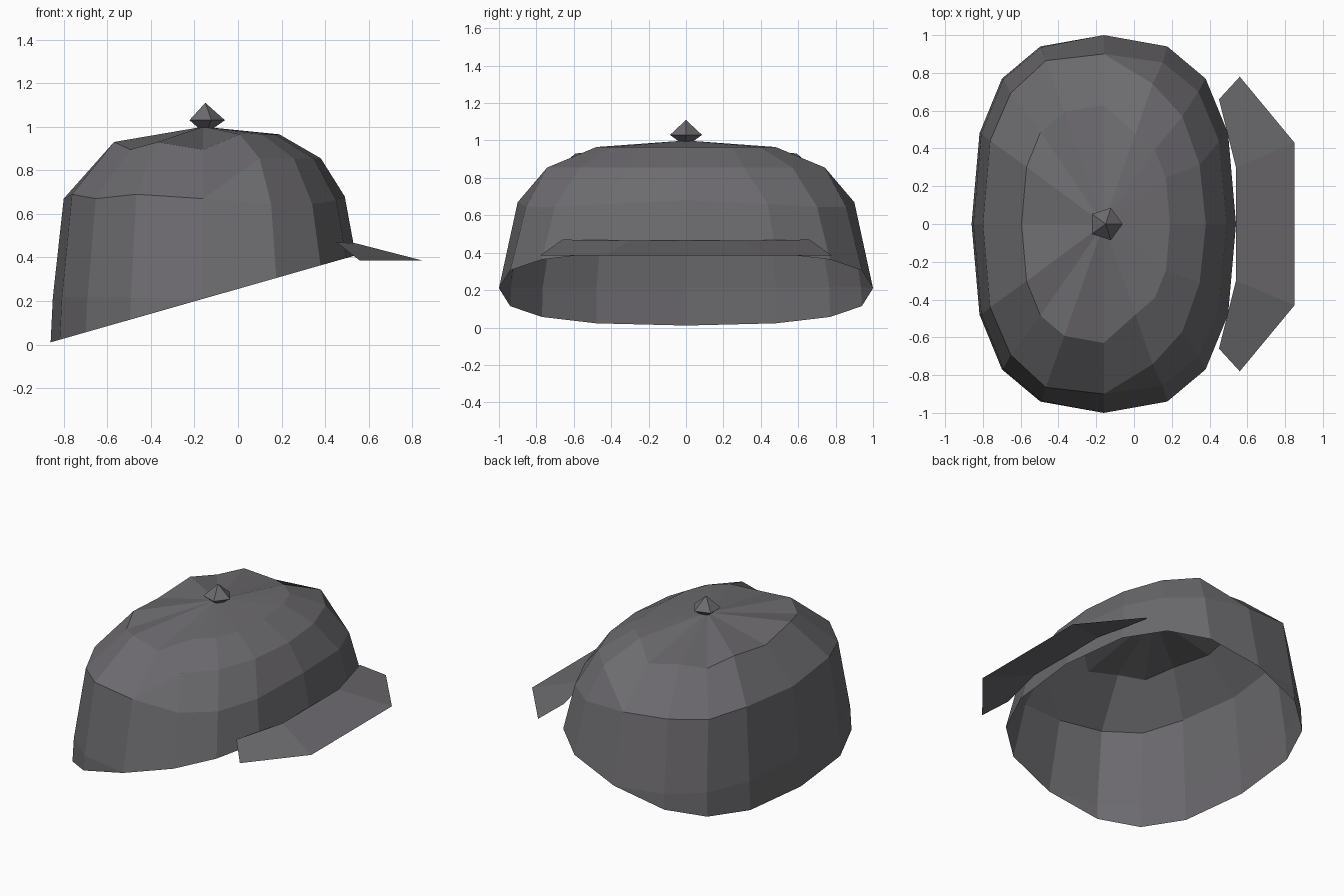
import bpy
import bmesh
from math import cos, sin, tau

cube = bpy.data.objects.get("Cube")
if cube:
    bpy.data.objects.remove(cube)

grey = bpy.data.materials.new("dark_grey_cloth")
grey.use_nodes = True
colour = (0.15, 0.145, 0.157, 1)
grey.diffuse_color = colour
shader = grey.node_tree.nodes["Principled BSDF"]
shader.inputs["Base Color"].default_value = colour
shader.inputs["Roughness"].default_value = 0.9

CX = -0.16  # crown axis


def finish(name, bm):
    """Weld collapsed points and make a flat-shaded object."""
    bmesh.ops.remove_doubles(bm, verts=bm.verts, dist=0.001)
    mesh = bpy.data.meshes.new(name)
    bm.to_mesh(mesh)
    bm.free()
    mesh.materials.append(grey)
    obj = bpy.data.objects.new(name, mesh)
    bpy.context.collection.objects.link(obj)
    return obj


def skin(name, columns):
    """Join a closed loop of vertical point columns with faces."""
    bm = bmesh.new()
    cols = [[bm.verts.new(p) for p in col] for col in columns]
    for a, b in zip(cols, cols[1:] + cols[:1]):
        for k in range(len(a) - 1):
            pts = []
            for v in (a[k], b[k], b[k + 1], a[k + 1]):
                if all((v.co - w.co).length > 0.001 for w in pts):
                    pts.append(v)
            if len(pts) > 2:
                bm.faces.new(pts)
    return finish(name, bm)


# Rounded-rectangle plan of the crown, one quarter from the x axis to the y axis
quarter = [(1, 0), (0.94, 0.48), (0.77, 0.77), (0.48, 0.94), (0, 1)]
apex = (CX, 0, 1.0)


def at(i, rx, ry, z):
    u, v = quarter[i]
    return (CX + u * rx, v * ry, z)


def hem(i, rx):
    x, y, _ = at(i, rx, 1, 0)
    return (x, y, 0.21 + 0.285 * (x - CX))


def front_column(i):
    side = at(i, 0.65, 0.91, (0.68, 0.66, 0.645, 0.645)[i])
    shoulder = at(i, 0.54, (0.65, 0.65, 0.74, 0.79)[i], 0.855)
    top = at(i, 0.35, 0.51, 0.965)
    return [hem(i, 0.7), hem(i, 0.7), side, shoulder, top, apex]


def back_column(i):
    # Alternate panels are slightly puffed
    puff = i % 2
    side = at(i, -0.64, 0.92 if puff else 0.9, 0.69 if puff else 0.67)
    top = at(i, -0.435, 0.63, 0.93 if puff else 0.895)
    band = at(i, -0.69, 0.995, 0.215) if i < 4 else hem(i, -0.7)
    return [hem(i, -0.7), band, side, side, top, apex]


# Crown: front, middle and back columns, mirrored across the y = 0 plane
half = [front_column(i) for i in range(4)] + [back_column(i) for i in range(4, -1, -1)]
other = [[(x, -y, z) for x, y, z in col] for col in half[-2:0:-1]]
skin("cap_crown", half + other)

# Button on top of the crown
button = []
for k in range(5):
    c, s = cos(tau * k / 5), sin(tau * k / 5)
    button.append([(CX + 0.01 + c * r, s * r, z)
                   for r, z in ((0.04, 0.995), (0.09, 1.03), (0, 1.11))])
skin("top_button", button)

# Brim: a thin sheet sloping forward and down, bent around the crown
inner = [(0.45, 0.66, 0.47), (0.54, 0.3, 0.465)]
outer = [(0.56, 0.78, 0.385), (0.85, 0.43, 0.385)]
bm = bmesh.new()


def mirrored(points):
    return [bm.verts.new(p) for p in points] + [
        bm.verts.new((x, -y, z)) for x, y, z in reversed(points)]


ins, outs = mirrored(inner), mirrored(outer)
for k in range(3):
    bm.faces.new((ins[k], ins[k + 1], outs[k + 1], outs[k]))
bmesh.ops.recalc_face_normals(bm, faces=bm.faces)
if sum(f.normal.z for f in bm.faces) < 0:
    bmesh.ops.reverse_faces(bm, faces=bm.faces)
finish("cap_brim", bm)
